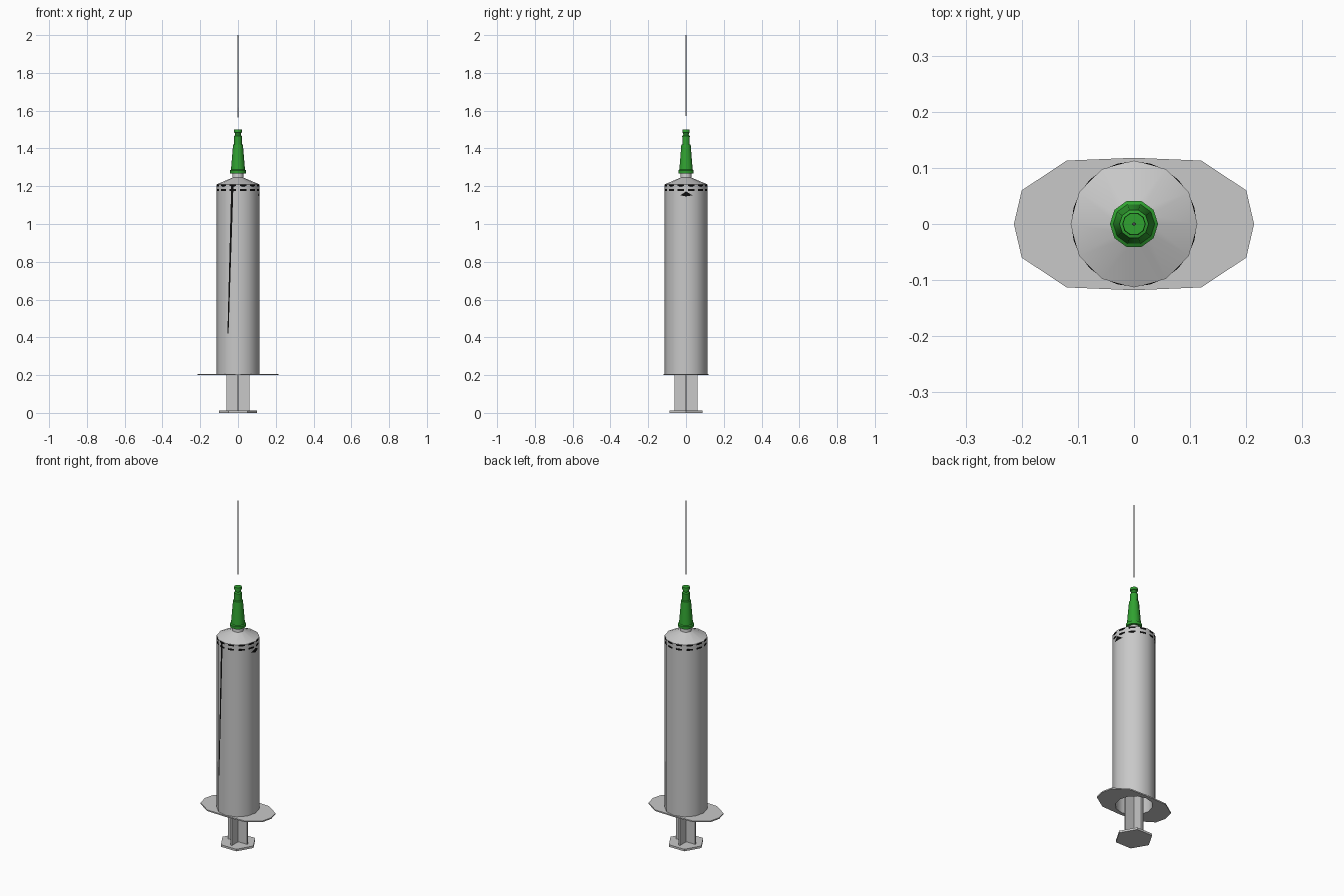
import bpy
import bmesh
from math import cos, sin, pi, radians

cube = bpy.data.objects.get("Cube")
if cube:
    bpy.data.objects.remove(cube, do_unlink=True)


def material(name, r, g, b):
    m = bpy.data.materials.new(name)
    m.use_nodes = True
    m.diffuse_color = (r, g, b, 1)
    m.node_tree.nodes["Principled BSDF"].inputs["Base Color"].default_value = (r, g, b, 1)
    return m


plastic = material("clear grey plastic", 0.58, 0.58, 0.58)
green = material("green plastic", 0.03, 0.36, 0.03)
rubber = material("black rubber", 0.004, 0.004, 0.004)
steel = material("steel", 0.3, 0.3, 0.32)


def finish(bm, name, mat, smooth=True, closed=True):
    if closed:
        bmesh.ops.recalc_face_normals(bm, faces=bm.faces)
    mesh = bpy.data.meshes.new(name)
    bm.to_mesh(mesh)
    bm.free()
    mesh.materials.append(mat)
    ob = bpy.data.objects.new(name, mesh)
    bpy.context.collection.objects.link(ob)
    if smooth:
        bpy.ops.object.select_all(action="DESELECT")
        ob.select_set(True)
        bpy.context.view_layer.objects.active = ob
        bpy.ops.object.shade_smooth_by_angle(angle=radians(38))
    return ob


def bridge(bm, a, b):
    for i in range(len(a)):
        j = (i + 1) % len(a)
        bm.faces.new((a[i], a[j], b[j], b[i]))


def lathe(name, mat, profile, sides, turn=0.0, smooth=True):
    """Spin a closed-end (radius, height) profile round the z axis."""
    bm = bmesh.new()
    angles = [turn + 2 * pi * i / sides for i in range(sides)]
    rings = [[bm.verts.new((r * cos(a), r * sin(a), z)) for a in angles] for r, z in profile]
    for low, high in zip(rings, rings[1:]):
        bridge(bm, low, high)
    bm.faces.new(rings[0])
    bm.faces.new(rings[-1])
    return finish(bm, name, mat, smooth)


def box(name, mat, size, centre):
    bm = bmesh.new()
    bmesh.ops.create_cube(bm, size=1)
    bmesh.ops.scale(bm, vec=size, verts=bm.verts)
    bmesh.ops.translate(bm, vec=centre, verts=bm.verts)
    return finish(bm, name, mat, smooth=False)


# Hollow barrel with a shallow cone and nozzle on top
R = 0.113
lathe("barrel", plastic, [(0.098, 1.1), (0.098, 0.2), (R, 0.2), (R, 1.21),
                          (0.03, 1.245), (0.026, 1.285)], 12)

# Finger flange: elongated outline with a round hole
quarter = [(0.214, 0), (0.2, 0.06), (0.12, 0.113)]
right_half = quarter + [(0, 0.118)]
outline = right_half + [(-x, y) for x, y in reversed(quarter)]
outline += [(x, -y) for x, y in reversed(outline[1:-1])]
hole = [(0.098 * cos(2 * pi * i / 12), 0.098 * sin(2 * pi * i / 12)) for i in range(12)]
bm = bmesh.new()
loops = [[bm.verts.new((x, y, z)) for x, y in pts]
         for pts, z in ((outline, 0.2), (outline, 0.207), (hole, 0.207), (hole, 0.2))]
for k in range(4):
    bridge(bm, loops[k], loops[(k + 1) % 4])
finish(bm, "finger_flange", plastic, smooth=False)

# Plunger: crossed ribs and a six-sided thumb plate
box("plunger_rib_wide", plastic, (0.124, 0.008, 1.13), (0, 0, 0.575))
box("plunger_rib_deep", plastic, (0.008, 0.124, 1.13), (0, 0, 0.575))
lathe("thumb_plate", plastic, [(0.1, 0), (0.1, 0.012)], 6, smooth=False)

# Rubber stopper whose ribs press through the flats of the barrel
rib = R - 0.0015
lathe("stopper", rubber, [(0.094, 1.12), (0.094, 1.174), (rib, 1.175), (rib, 1.184),
                          (0.104, 1.185), (0.104, 1.199), (rib, 1.2), (rib, 1.208)], 24)

# Long dark streak on the front and a small pointed mark on the left side
slope = (1 - cos(pi / 6)) / sin(pi / 6)


def mark(name, points, place):
    bm = bmesh.new()
    bm.faces.new([bm.verts.new(place(s, z)) for s, z in points])
    return finish(bm, name, rubber, smooth=False, closed=False)


def on_front(s, z):
    return (s, -(R + 0.001 - slope * abs(s)), z)


def on_left(s, z):
    return (R + 0.001 - slope * abs(s), s, z)


mark("front_streak", [(-0.056, 0.42), (-0.05, 0.42), (-0.024, 1.2), (-0.036, 1.2)], on_front)
mark("side_mark_front", [(-0.03, 1.152), (0, 1.146), (0, 1.172)], on_left)
mark("side_mark_back", [(0, 1.146), (0.034, 1.152), (0, 1.172)], on_left)

# Green needle hub with collar, tapered body and stepped neck
lathe("needle_hub", green, [(0.042, 1.268), (0.043, 1.284), (0.037, 1.288), (0.026, 1.42),
                            (0.02, 1.422), (0.021, 1.465), (0.015, 1.472),
                            (0.016, 1.482), (0.021, 1.485), (0.02, 1.5)], 10)

# Needle
lathe("needle", steel, [(0.0006, 1.49), (0.001, 1.55), (0.003, 1.63),
                        (0.0035, 1.97), (0.002, 2.0)], 6)
